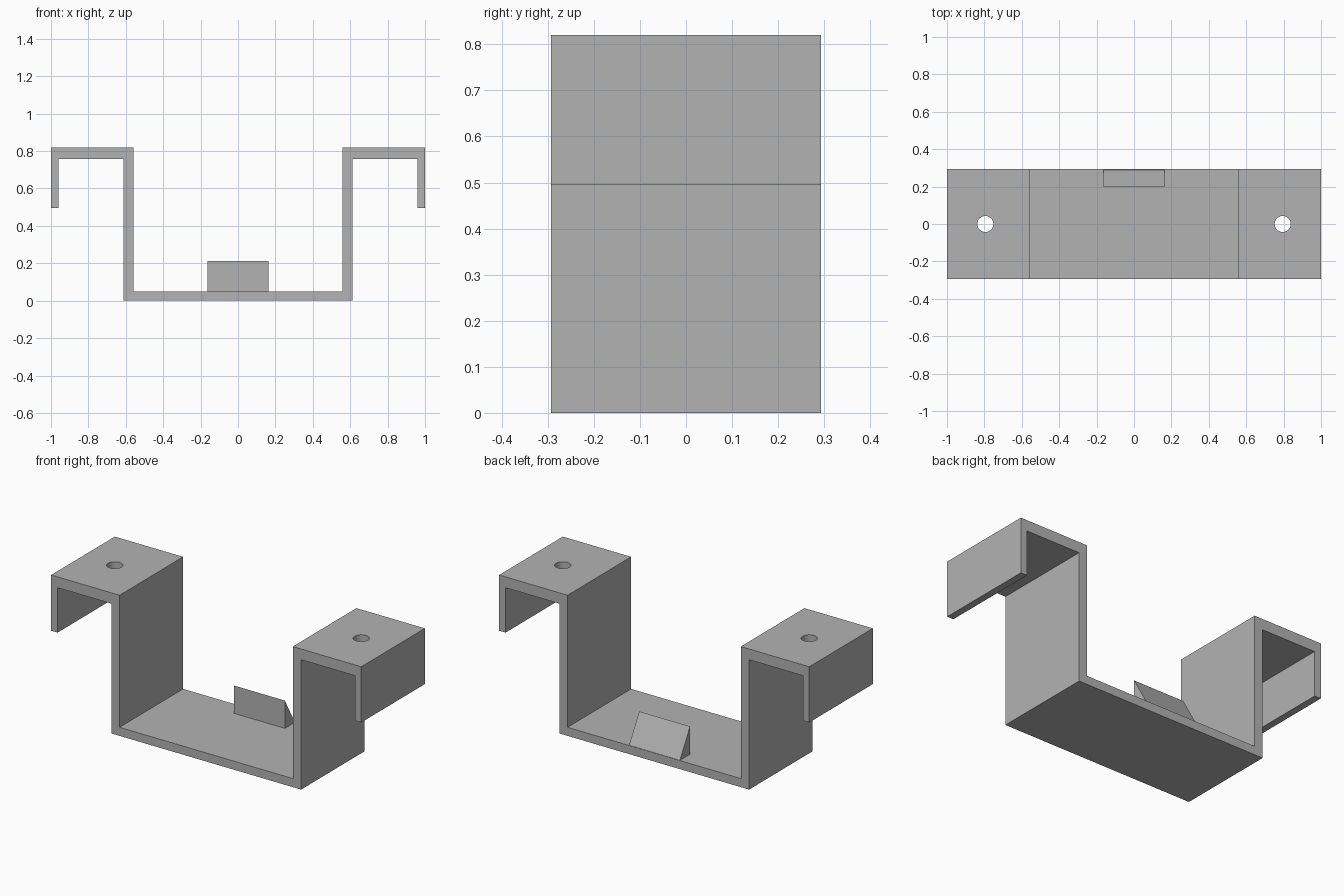
import bpy
import bmesh

cube = bpy.data.objects.get("Cube")
if cube:
    bpy.data.objects.remove(cube, do_unlink=True)

GREY = (0.45, 0.45, 0.45, 1.0)
mat = bpy.data.materials.new("plain grey")
mat.use_nodes = True
mat.diffuse_color = GREY
mat.node_tree.nodes["Principled BSDF"].inputs["Base Color"].default_value = GREY


def add_object(name, bm):
    bmesh.ops.recalc_face_normals(bm, faces=bm.faces)
    mesh = bpy.data.meshes.new(name)
    bm.to_mesh(mesh)
    bm.free()
    mesh.materials.append(mat)
    obj = bpy.data.objects.new(name, mesh)
    bpy.context.collection.objects.link(obj)
    return obj


def extrude_profile(name, points, offset):
    """Fill a closed outline and sweep it along the offset."""
    bm = bmesh.new()
    face = bm.faces.new([bm.verts.new(p) for p in points])
    swept = bmesh.ops.extrude_face_region(bm, geom=[face], use_keep_orig=True)
    verts = [g for g in swept["geom"] if isinstance(g, bmesh.types.BMVert)]
    bmesh.ops.translate(bm, verts=verts, vec=offset)
    return add_object(name, bm)


# Bracket: half outline in x, z, mirrored to the other side
HALF_DEPTH = 0.293
HEIGHT = 0.82
half = [(0.612, 0), (0.612, 0.757), (0.959, 0.757), (0.959, 0.495),
        (1, 0.495), (1, HEIGHT), (0.559, HEIGHT), (0.559, 0.05)]
outline = half + [(-x, z) for x, z in reversed(half)]
bracket = extrude_profile("bracket", [(x, -HALF_DEPTH, z) for x, z in outline],
                          (0, 2 * HALF_DEPTH, 0))

# Screw holes through both top plates
for side in (-1, 1):
    bm = bmesh.new()
    bmesh.ops.create_cone(bm, cap_ends=True, segments=32,
                          radius1=0.043, radius2=0.043, depth=0.2)
    cutter = add_object("hole_cutter", bm)
    cutter.location = (side * 0.795, 0, HEIGHT - 0.03)
    cutter.hide_render = True
    mod = bracket.modifiers.new("screw_hole", 'BOOLEAN')
    mod.operation = 'DIFFERENCE'
    mod.solver = 'EXACT'
    mod.object = cutter
    bpy.context.view_layer.objects.active = bracket
    bpy.ops.object.modifier_apply(modifier=mod.name)
    bpy.data.objects.remove(cutter, do_unlink=True)

# Retaining wedge: upright front, sloping down to the back edge
extrude_profile("retaining_wedge",
                [(-0.164, 0.197, 0.05), (-0.164, 0.197, 0.212), (-0.164, 0.29, 0.05)],
                (0.328, 0, 0))
